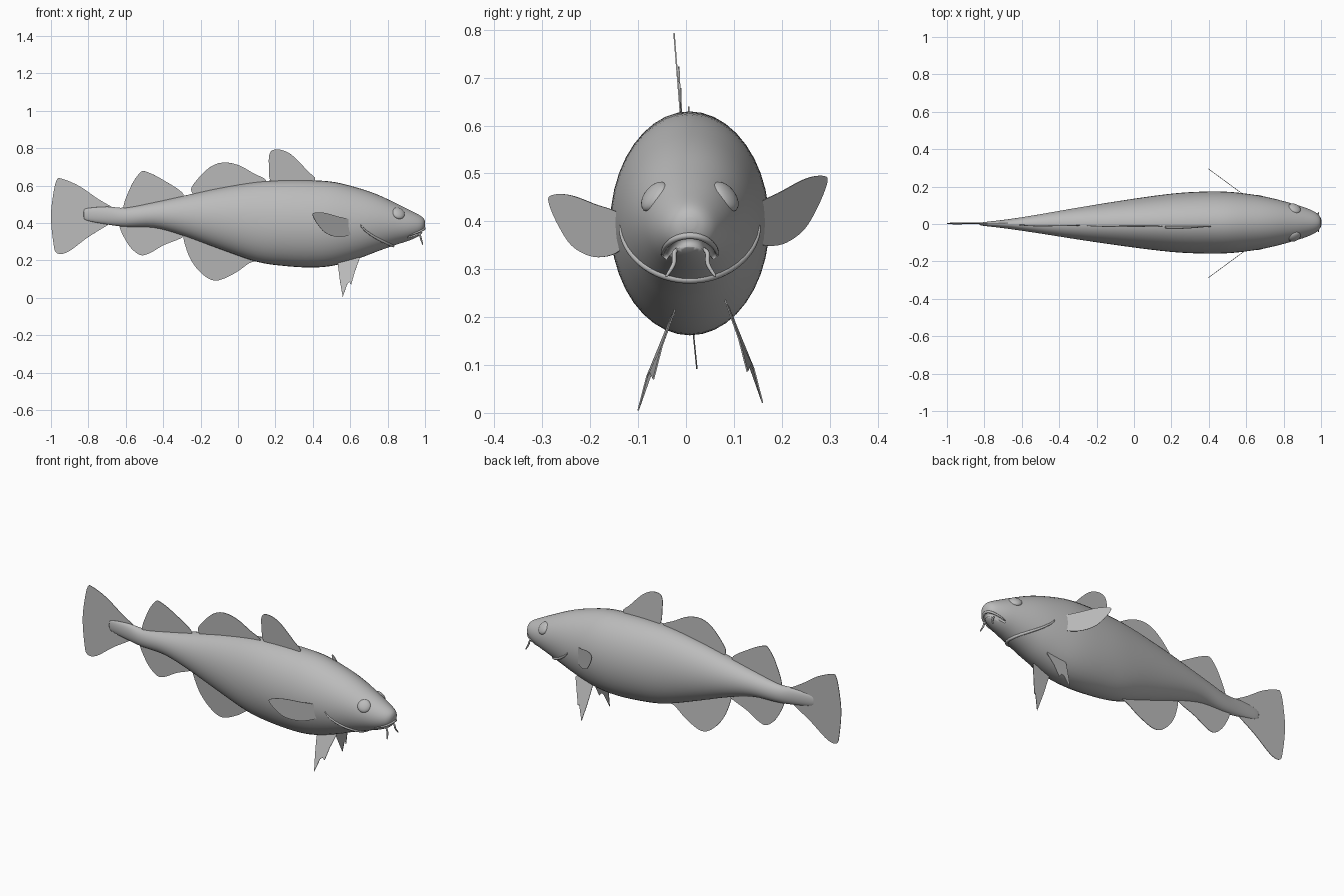
import bpy, math
from mathutils import Vector
from mathutils.bvhtree import BVHTree

cube = bpy.data.objects.get("Cube")
if cube:
    bpy.data.objects.remove(cube)

skin = bpy.data.materials.new("plain grey")
skin.use_nodes = True
GREY = (0.5, 0.5, 0.5, 1)
skin.diffuse_color = GREY
skin.node_tree.nodes["Principled BSDF"].inputs["Base Color"].default_value = GREY


def make(name, verts, faces, smooth=True):
    mesh = bpy.data.meshes.new(name)
    mesh.from_pydata(verts, [], faces)
    mesh.materials.append(skin)
    obj = bpy.data.objects.new(name, mesh)
    bpy.context.collection.objects.link(obj)
    for poly in mesh.polygons:
        poly.use_smooth = smooth
    return obj


def spline(pts, steps, closed=False):
    """Catmull-Rom curve through the points."""
    pts = [Vector(p) for p in pts]
    n = len(pts)
    pick = (lambda i: pts[i % n]) if closed else (lambda i: pts[max(0, min(n - 1, i))])
    out = []
    for i in range(n if closed else n - 1):
        a, b, c, d = (pick(i + k) for k in (-1, 0, 1, 2))
        for s in range(steps):
            t = s / steps
            out.append((b * 2 + (c - a) * t + (a * 2 - b * 5 + c * 4 - d) * t * t
                        + (b * 3 - a - c * 3 + d) * t ** 3) / 2)
    return out if closed else out + [pts[-1]]


def loft(name, rings, smooth=True):
    n = len(rings[0])
    verts = [v for ring in rings for v in ring]
    faces = [(r * n + i, r * n + (i + 1) % n, (r + 1) * n + (i + 1) % n, (r + 1) * n + i)
             for r in range(len(rings) - 1) for i in range(n)]
    faces += [tuple(reversed(range(n))), tuple(range(len(verts) - n, len(verts)))]
    return make(name, verts, faces, smooth)


def tube(name, path, radius, sides=10, tip=0.25):
    """Round rod that tapers towards both ends by the tip factor."""
    path = [Vector(p) for p in path]
    rings = []
    for i, p in enumerate(path):
        along = (path[min(i + 1, len(path) - 1)] - path[max(i - 1, 0)]).normalized()
        u = along.orthogonal() if i == 0 else u - along * u.dot(along)
        u.normalize()
        v = along.cross(u)
        r = radius * (tip + (1 - tip) * math.sin(math.pi * i / (len(path) - 1)) ** 0.5)
        rings.append([p + (u * math.cos(a) + v * math.sin(a)) * r
                      for a in (math.tau * k / sides for k in range(sides))])
    return loft(name, rings)


# Body: stations of x, top, bottom and half width
stations = [(-.825, .46, .435, .004), (-.81, .478, .414, .009), (-.7, .487, .392, .022),
            (-.6, .482, .38, .036), (-.45, .51, .375, .06), (-.3, .543, .335, .085),
            (-.1, .587, .262, .116), (.1, .62, .193, .144), (.25, .629, .17, .16),
            (.4, .628, .162, .166), (.52, .618, .174, .163), (.65, .585, .212, .147),
            (.75, .55, .25, .127), (.85, .503, .285, .1), (.92, .468, .308, .078),
            (.97, .442, .332, .055), (.992, .425, .358, .034), (1, .408, .385, .012)]
SIDES = 40
rings = []
for x, top, bottom, half in spline(stations, 4):
    shift = .008 * max(0, min(1, x + .6))
    rings.append([(x, shift + half * math.cos(a),
                   (top + bottom) / 2 + (top - bottom) / 2 * math.sin(a))
                  for a in (math.tau * i / SIDES for i in range(SIDES))])
body = loft("body", rings)
tree = BVHTree.FromPolygons([v.co for v in body.data.vertices],
                            [p.vertices for p in body.data.polygons])


def on_face(y, z):
    """Point on the body seen from the nose."""
    return tree.ray_cast(Vector((3, y, z)), Vector((-1, 0, 0)))[0]


def arc(cy, cz, ry, rz, reach, count=25):
    angles = [reach * (2 * i / (count - 1) - 1) for i in range(count)]
    hits = [on_face(cy + ry * math.sin(a), cz + rz * math.cos(a)) for a in angles]
    return [h for h in hits if h]


# Mouth slit cut into the head, with an upper lip over it
cutter = tube("mouth_cutter", arc(.008, .318, .052, .04, 1.45), .012)
cutter.hide_render = True
slit = body.modifiers.new("mouth", 'BOOLEAN')
slit.object = cutter
slit.operation = 'DIFFERENCE'
slit.solver = 'EXACT'
bpy.context.view_layer.objects.active = body
bpy.ops.object.modifier_apply(modifier="mouth")
bpy.data.objects.remove(cutter)
tube("upper_lip", arc(.008, .326, .058, .044, 1.5), .007)

# Gill cover rim sweeping under the throat
tube("gill_rim", arc(.008, .4, .146, -.122, 1.5, 41), .008)

# Eyes and barbels
for side, label in ((-1, "right"), (1, "left")):
    hit, normal = tree.ray_cast(Vector((.86, side, .455)), Vector((0, -side, 0)))[:2]
    bpy.ops.mesh.primitive_uv_sphere_add(segments=24, ring_count=14, radius=.036,
                                         location=hit - normal * .006)
    eye = bpy.context.object
    eye.name = label + "_eye"
    eye.scale = (1, 1, .5)
    eye.rotation_euler = normal.to_track_quat('Z', 'Y').to_euler()
    eye.data.materials.append(skin)
    bpy.ops.object.shade_smooth()
    y = .01 + side * .03
    tube(label + "_barbel", spline([(.955, y - side * .008, .345), (.972, y + side * .004, .335),
                                    (.98, y + side * .006, .31), (.988, y + side * .022, .284)], 6),
         .005, 8)


def fin(name, pts, steps=6):
    """Thin blade from a closed 3D outline."""
    outline = spline(pts, steps, True) if steps > 1 else [Vector(p) for p in pts]
    obj = make(name, outline, [tuple(range(len(outline)))], False)
    blade = obj.modifiers.new("thickness", 'SOLIDIFY')
    blade.thickness = .003
    blade.offset = 0


def upright_fin(name, pts, base_y, lean, base_z):
    fin(name, [(x, base_y + lean * (z - base_z), z) for x, z in pts])


# Fins along the midline
upright_fin("tail_fin", [(-.66, .475), (-.75, .53), (-.85, .598), (-.94, .636), (-.97, .628),
                         (-.99, .54), (-1, .43), (-.988, .3), (-.97, .24), (-.91, .245),
                         (-.8, .325), (-.68, .4), (-.64, .44)], .003, .015, .43)
upright_fin("front_dorsal_fin", [(.41, .63), (.37, .68), (.3, .753), (.25, .785), (.2, .793),
                                 (.17, .773), (.165, .71), (.18, .62), (.3, .59)],
            -.012, -.08, .63)
upright_fin("middle_dorsal_fin", [(-.25, .575), (-.22, .63), (-.15, .698), (-.08, .723),
                                  (0, .71), (.08, .667), (.15, .62), (0, .57), (-.2, .54)],
            -.01, -.04, .6)
upright_fin("rear_dorsal_fin", [(-.61, .47), (-.575, .59), (-.525, .667), (-.49, .674),
                                (-.4, .63), (-.29, .55), (-.36, .49), (-.5, .46)],
            -.006, -.03, .5)
upright_fin("front_anal_fin", [(-.29, .36), (-.265, .23), (-.2, .135), (-.12, .092),
                               (-.02, .13), (.06, .185), (.12, .21), (0, .27), (-.18, .34)],
            .012, -.1, .2)
upright_fin("rear_anal_fin", [(-.635, .4), (-.59, .29), (-.53, .232), (-.48, .235),
                              (-.4, .28), (-.28, .34), (-.4, .41), (-.55, .42)],
            .005, -.03, .35)

# Paired fins; the left pectoral is raised a little more
pectoral = [(-.02, .41), (.04, .437), (.09, .455), (.125, .455), (.133, .44), (.112, .39),
            (.08, .345), (.03, .325), (-.02, .345)]
pelvic = [(.53, .05, .23), (.535, .073, .17), (.545, .1, .09), (.56, .13, .005), (.585, .112, .075),
          (.595, .105, .085), (.605, .098, .07), (.625, .08, .14), (.65, .055, .21), (.62, .04, .25)]
for side, label in ((-1, "right"), (1, "left")):
    raised = .04 if side > 0 else 0
    fin(label + "_pectoral_fin", [(.58 - out * 1.36, .004 + side * (.157 + out),
                                   z + raised * (.5 + out * 4)) for out, z in pectoral])
    fin(label + "_pelvic_fin", [(x, .03 + side * y, z + raised * .4) for x, y, z in pelvic], 1)
